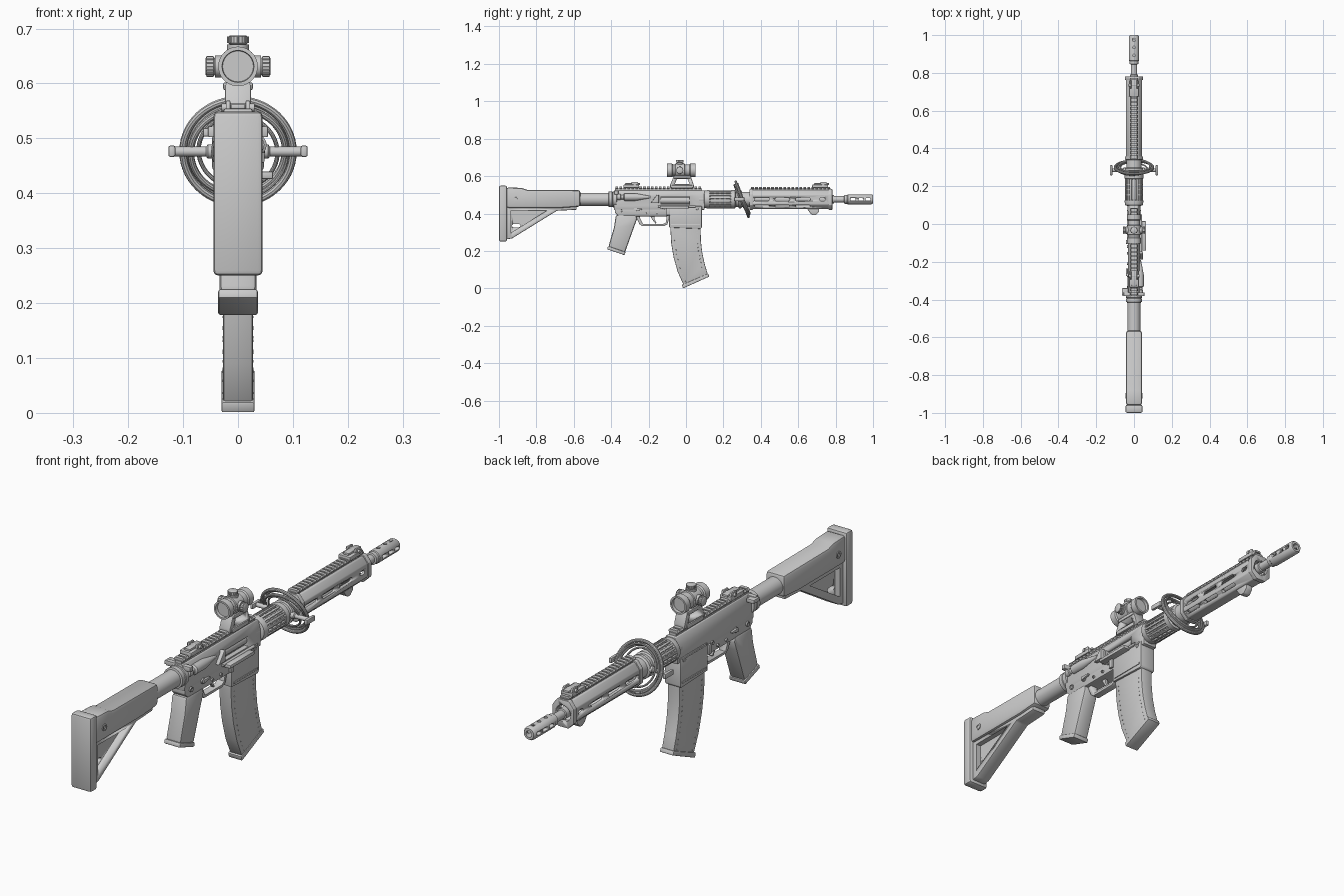
import bpy, bmesh, math
from mathutils import Matrix, Vector

if "Cube" in bpy.data.objects:
    bpy.data.objects.remove(bpy.data.objects["Cube"])

AX = 0.476  # height of the bore axis
ROT = {'Y': Matrix(), 'X': Matrix.Rotation(-math.pi/2, 4, 'Z'), 'Z': Matrix.Rotation(math.pi/2, 4, 'X')}


def finish(name, bm, bevel=0.0):
    bmesh.ops.recalc_face_normals(bm, faces=bm.faces)
    if bevel:
        edges = [e for e in bm.edges if e.calc_face_angle(0) > 0.5]
        bmesh.ops.bevel(bm, geom=edges, offset=bevel, segments=2, profile=0.5, affect='EDGES', clamp_overlap=True)
    me = bpy.data.meshes.new(name)
    bm.to_mesh(me)
    bm.free()
    ob = bpy.data.objects.new(name, me)
    bpy.context.collection.objects.link(ob)
    bpy.ops.object.select_all(action='DESELECT')
    ob.select_set(True)
    bpy.context.view_layer.objects.active = ob
    bpy.ops.object.shade_smooth_by_angle(angle=math.radians(35))
    return ob


def box(name, x0, x1, y0, y1, z0, z1, bevel=0.003):
    bm = bmesh.new()
    bmesh.ops.create_cube(bm, size=1)
    for v in bm.verts:
        v.co = Vector(((x0+x1)/2 + v.co.x*(x1-x0), (y0+y1)/2 + v.co.y*(y1-y0), (z0+z1)/2 + v.co.z*(z1-z0)))
    return finish(name, bm, bevel)


def side(name, pts, x0, x1, bevel=0.003):
    """Outline in (y, z) extruded across x."""
    bm = bmesh.new()
    f = bm.faces.new([bm.verts.new((x0, y, z)) for y, z in pts])
    r = bmesh.ops.extrude_face_region(bm, geom=[f])
    bmesh.ops.translate(bm, verts=[g for g in r['geom'] if isinstance(g, bmesh.types.BMVert)], vec=(x1-x0, 0, 0))
    return finish(name, bm, bevel)


def along(name, pts, y0, y1, bevel=0.003):
    """Half outline in (x, z), mirrored and extruded along y."""
    full = pts + [(-x, z) for x, z in reversed(pts)]
    bm = bmesh.new()
    f = bm.faces.new([bm.verts.new((x, y0, z)) for x, z in full])
    r = bmesh.ops.extrude_face_region(bm, geom=[f])
    bmesh.ops.translate(bm, verts=[g for g in r['geom'] if isinstance(g, bmesh.types.BMVert)], vec=(0, y1-y0, 0))
    return finish(name, bm, bevel)


def lathe(name, prof, loc=(0, 0, AX), axis='Y', n=32):
    """Revolve (distance, radius) steps around an axis."""
    bm = bmesh.new()
    rings = [[bm.verts.new((r*math.cos(2*math.pi*i/n), d, r*math.sin(2*math.pi*i/n))) for i in range(n)] for d, r in prof]
    for a, b in zip(rings, rings[1:]):
        for i in range(n):
            bm.faces.new((a[i], a[(i+1) % n], b[(i+1) % n], b[i]))
    bm.faces.new(rings[0])
    bm.faces.new(rings[-1])
    bmesh.ops.transform(bm, matrix=Matrix.Translation(loc) @ ROT[axis], verts=bm.verts)
    return finish(name, bm)


def cut(ob, cutters):
    for c in cutters:
        m = ob.modifiers.new('cut', 'BOOLEAN')
        m.object, m.operation, m.solver = c, 'DIFFERENCE', 'EXACT'
        bpy.context.view_layer.objects.active = ob
        bpy.ops.object.modifier_apply(modifier=m.name)
        bpy.data.objects.remove(c)


def slot(y0, y1, z, r, x0, x1):
    pts = [(y1-r + r*math.cos(a), z + r*math.sin(a)) for a in [math.pi*(i/6-.5) for i in range(7)]]
    pts += [(y0+r - r*math.cos(a), z - r*math.sin(a)) for a in [math.pi*(i/6-.5) for i in range(7)]]
    return side('slot_cutter', pts, x0, x1, 0)


def rail(name, y0, y1, z0, z1, w=0.022):
    zm = z0 + (z1-z0)*.5
    box(name + '_base', -w*.7, w*.7, y0, y1, z0-.004, zm, 0)
    n = round((y1-y0)/.0215)
    p = (y1-y0)/n
    for i in range(n):
        along(f'{name}_tooth_{i}', [(w*.75, zm-.004), (w, zm+.003), (w*.75, z1)], y0+p*i+.003, y0+p*(i+1)-.004, 0)


# Shoulder stock
box('butt_pad', -.045, .045, -1, -.957, .25, .549, .009)
side('stock_upper', [(-.96, .54), (-.88, .537), (-.85, .527), (-.565, .525), (-.565, .437), (-.66, .43), (-.96, .43)], -.042, .042, .012)
frame = side('stock_frame', [(-.96, .45), (-.585, .45), (-.585, .42), (-.69, .415), (-.93, .267), (-.96, .262)], -.031, .031, .005)
tri = [(-.935, .415), (-.745, .415), (-.935, .298)]
cut(frame, [side('c', tri, .01, .06, 0), side('c', tri, -.06, -.01, 0), slot(-.93, -.885, .335, .009, -.1, .1)])
for s in (-1, 1):
    lathe(f'stock_screw_{s}', [(.03, .014), (.045, .014), (.045, .008), (.04, .007)], (s*0 , -.91, .48), 'X', 20) if s > 0 else \
        lathe(f'stock_screw_{s}', [(-.03, .014), (-.045, .014), (-.045, .008), (-.04, .007)], (0, -.91, .48), 'X', 20)
lathe('buffer_tube', [(-.6, .035), (-.42, .035), (-.37, .035)])
lathe('lock_ring', [(-.415, .035), (-.413, .042), (-.395, .042), (-.393, .038), (-.39, .043), (-.372, .043), (-.37, .035)])

# Receiver
upper = along('upper_receiver', [(.031, .42), (.033, .44), (.033, .49), (.02, .524)], -.385, .1, .003)
cut(upper, [box('c', .014, .08, -.135, .02, .448, .49, 0)])
lathe('bolt', [(-.14, .018), (.03, .018)], (.008, 0, .47))
side('port_door', [(-.14, .426), (.015, .426), (.015, .44), (-.14, .44)], .025, .064, .003)
lathe('door_hinge', [(-.15, .006), (.05, .006)], (.036, 0, .438), n=12)
side('deflector', [(-.19, .455), (-.145, .455), (-.145, .5), (-.155, .5)], .02, .048, .003)
lathe('forward_assist', [(-.372, .012), (-.37, .016), (-.35, .016), (-.348, .012), (-.335, .012), (-.33, .02), (-.27, .02), (-.19, .005)], (.032, 0, .488), n=24)
side('lower_receiver', [(-.38, .44), (-.38, .405), (-.36, .385), (-.1, .385), (-.08, .4), (.08, .4), (.08, .44)], -.031, .031)
side('magazine_well', [(-.09, .44), (-.09, .325), (.078, .318), (.085, .325), (.085, .44)], -.035, .035, .004)
box('charging_handle', -.055, .055, -.382, -.362, .502, .522)
box('charging_latch', -.064, -.03, -.378, -.34, .503, .519)
for s in (-1, 1):
    x0, x1 = s*.028, s*.037
    for y, z, r in ((-.345, .415, .01), (-.27, .42, .011), (-.21, .402, .006), (-.155, .402, .006), (-.12, .425, .008), (.06, .425, .01)):
        lathe(f'pin_{s}_{y}', [(x0, r), (x1, r), (x1, r*.6), (x1-s*.003, r*.5)], (0, y, z), 'X', 16)
    a, b = sorted((s*.033, s*.043))
    side(f'selector_{s}', [(-.275, .412), (-.235, .42), (-.235, .427), (-.275, .428)], a, b, .002)
    box(f'bolt_catch_{s}', a, b, -.105, -.085, .39, .43)
    for z in (.335, .43):
        box(f'well_rib_{s}_{z}', *sorted((s*.033, s*.038)), -.08, .075, z, z+.008, .001)

# Trigger and guard
gd = side('trigger_guard', [(-.27, .39), (-.25, .345), (-.235, .332), (-.12, .332), (-.1, .342), (-.085, .39)], -.015, .015, .003)
cut(gd, [side('c', [(-.25, .42), (-.245, .375), (-.23, .343), (-.125, .343), (-.108, .352), (-.098, .42)], -.1, .1, 0)])
side('trigger', [(-.195, .39), (-.17, .39), (-.168, .37), (-.158, .35), (-.163, .346), (-.178, .365)], -.007, .007, .002)

# Pistol grip
side('grip', [(-.375, .392), (-.265, .392), (-.262, .37), (-.275, .335), (-.327, .19), (-.415, .222), (-.385, .325)], -.034, .034, .01)
side('grip_cap', [(-.417, .226), (-.323, .194), (-.328, .177), (-.422, .209)], -.036, .036, .004)

# Curved magazine
back = [(-.083, .36), (-.083, .31), (-.079, .24), (-.066, .165), (-.045, .09), (-.012, .015)]
fore = [(.078, .36), (.078, .31), (.08, .25), (.087, .19), (.1, .13), (.118, .07)]
side('magazine', back + fore[::-1], -.027, .027, .004)
side('magazine_base', [(-.022, .019), (.119, .079), (.125, .063), (-.016, .0)], -.03, .03, .003)
for s in (-1, 1):
    for t in (.12, .88):
        for i in range(5):
            for k in (.2, .5, .8):
                p = Vector(back[i]).lerp(Vector(back[i+1]), k).lerp(Vector(fore[i]).lerp(Vector(fore[i+1]), k), t)
                if p.y < .31:
                    lathe('magazine_stud', [(s*.025, .003), (s*.0285, .002)], (0, p.x, p.y), 'X', 8)

# Vented collar ahead of the receiver
lathe('barrel_nut', [(.07, .034), (.095, .034), (.1, .046), (.115, .049), (.125, .049), (.13, .041), (.235, .041), (.24, .049), (.262, .049),
                     (.266, .042), (.28, .042), (.283, .048), (.295, .048), (.3, .04), (.36, .04)])
for i in range(18):
    rib = box(f'collar_rib_{i}', -.0045, .0045, .125, .245, .038, .048, .001)
    rib.matrix_world = Matrix.Translation((0, 0, AX)) @ Matrix.Rotation(i*math.pi/9, 4, 'Y')
for y in (.155, .182, .209):
    lathe(f'collar_hoop_{y}', [(y-.003, .04), (y-.003, .046), (y+.003, .046), (y+.003, .04)])

# Tilted hoops with cross handles
for i, (R, r, tilt, yaw, y) in enumerate(((.1, .007, 20, 0, .3), (.09, .004, 20, 0, .307), (.086, .006, 27, 4, .3), (.072, .004, 24, -5, .295))):
    bpy.ops.mesh.primitive_torus_add(major_radius=R, minor_radius=r, major_segments=56, minor_segments=10, location=(0, y, AX),
                                     rotation=(math.radians(90+tilt), 0, math.radians(yaw)))
    bpy.context.object.name = f'hoop_{i}'
    bpy.ops.object.shade_smooth_by_angle()
for s in (-1, 1):
    lathe(f'cross_bar_{s}', [(s*.04, .013), (s*.055, .013), (s*.058, .009), (s*.12, .009)], (0, .285, AX), 'X', 16)
    box(f'cross_pad_{s}', *sorted((s*.114, s*.127)), .257, .312, .466, .487, .004)

# Handguard with slots
hg = along('handguard', [(.02, .425), (.043, .448), (.043, .5), (.024, .525)], .345, .77, .003)
cutters = [lathe('c', [(.3, .034), (.8, .034)], (0, 0, AX))]
spans = ((.365, .445), (.475, .555), (.585, .665), (.715, .745))
for a, b in spans:
    cutters.append(slot(a, b, .476, .009, -.1, .1))
for a, b in spans[:3]:
    for s in (-1, 1):
        c = slot(a, b, 0, .007, .0, .08)
        c.matrix_world = Matrix.Translation((0, 0, AX)) @ Matrix.Rotation(math.radians(90 - s*44), 4, 'Y')
        cutters.append(c)
cut(hg, cutters)
for nm, a, b in (('rear', .34, .358), ('front', .762, .782)):
    band = along(f'handguard_band_{nm}', [(.022, .42), (.047, .445), (.047, .503), (.026, .53)], a, b, .002)
    cut(band, [lathe('c', [(.3, .033), (.8, .033)])])
rail('receiver_rail', -.38, .085, .524, .545)
rail('handguard_rail', .345, .775, .525, .543)
side('hand_stop', [(.645, .43), (.665, .4), (.68, .391), (.695, .392), (.712, .41), (.712, .43)], -.016, .016, .004)

# Barrel and muzzle device
lathe('barrel', [(.1, .022), (.7, .022), (.79, .022), (.792, .017), (.86, .017)])
mz = lathe('muzzle_device', [(.845, .017), (.847, .024), (.862, .024), (.865, .027), (.992, .027), (1, .022), (1, .013), (.87, .013)])
cut(mz, [slot(y, y+.027, AX, .007, -.1, .1) for y in (.88, .921, .96)] +
    [lathe('c', [(0, .007), (.1, .007)], (0, y, AX), 'Z', 16) for y in (.893, .935, .972)])

# Folding sights
for nm, y in (('rear', -.335), ('front', .675)):
    box(f'{nm}_sight_base', -.026, .026, y, y+.085, .537, .554, .003)
    box(f'{nm}_sight_leaf', -.013, .013, y+.01, y+.09, .553, .562, .002)
    for s in (-1, 1):
        side(f'{nm}_sight_ear_{s}', [(y+.04, .55), (y+.045, .569), (y+.075, .569), (y+.085, .55)], *sorted((s*.014, s*.022)), .002)
    lathe(f'{nm}_sight_hinge', [(-.03, .007), (.03, .007)], (0, y+.06, .556), 'X', 16)

# Optic on a riser
riser = side('optic_riser', [(-.085, .537), (-.085, .552), (-.065, .6), (.025, .6), (.042, .552), (.042, .537)], -.024, .024, .003)
cut(riser, [side('c', [(-.06, .557), (-.048, .585), (.008, .585), (.02, .557)], -.1, .1, 0)])
box('optic_clamp', -.029, .029, -.075, .032, .535, .552)
box('optic_saddle', -.027, .027, -.065, .025, .588, .602)
lathe('optic_tube', [(-.09, .028), (-.102, .029), (-.102, .036), (-.075, .036), (-.07, .032), (-.058, .032), (-.056, .036), (-.008, .036), (-.006, .032),
                     (.018, .032), (.023, .036), (.05, .036), (.05, .029), (.038, .028)], (0, 0, .631), n=40)
KNOB = [(.03, .02), (.042, .02), (.042, .015), (.045, .018), (.057, .018), (.059, .015)]
for nm, s, ax in (('top', 1, 'Z'), ('right', 1, 'X'), ('left', -1, 'X')):
    k = 1 if ax == 'X' else .95
    lathe(f'optic_knob_{nm}', [(s*d*k, r) for d, r in KNOB], (0, -.033, .631), ax, 24)
    for i in range(16):
        t = i*math.pi/8
        a, b = .0178*math.cos(t), .0178*math.sin(t)
        loc = (a, -.033+b, .631) if ax == 'Z' else (0, -.033+a, .631+b)
        lathe(f'knob_flute_{nm}_{i}', [(s*.045*k, .0018), (s*.057*k, .0018)], loc, ax, 6)
